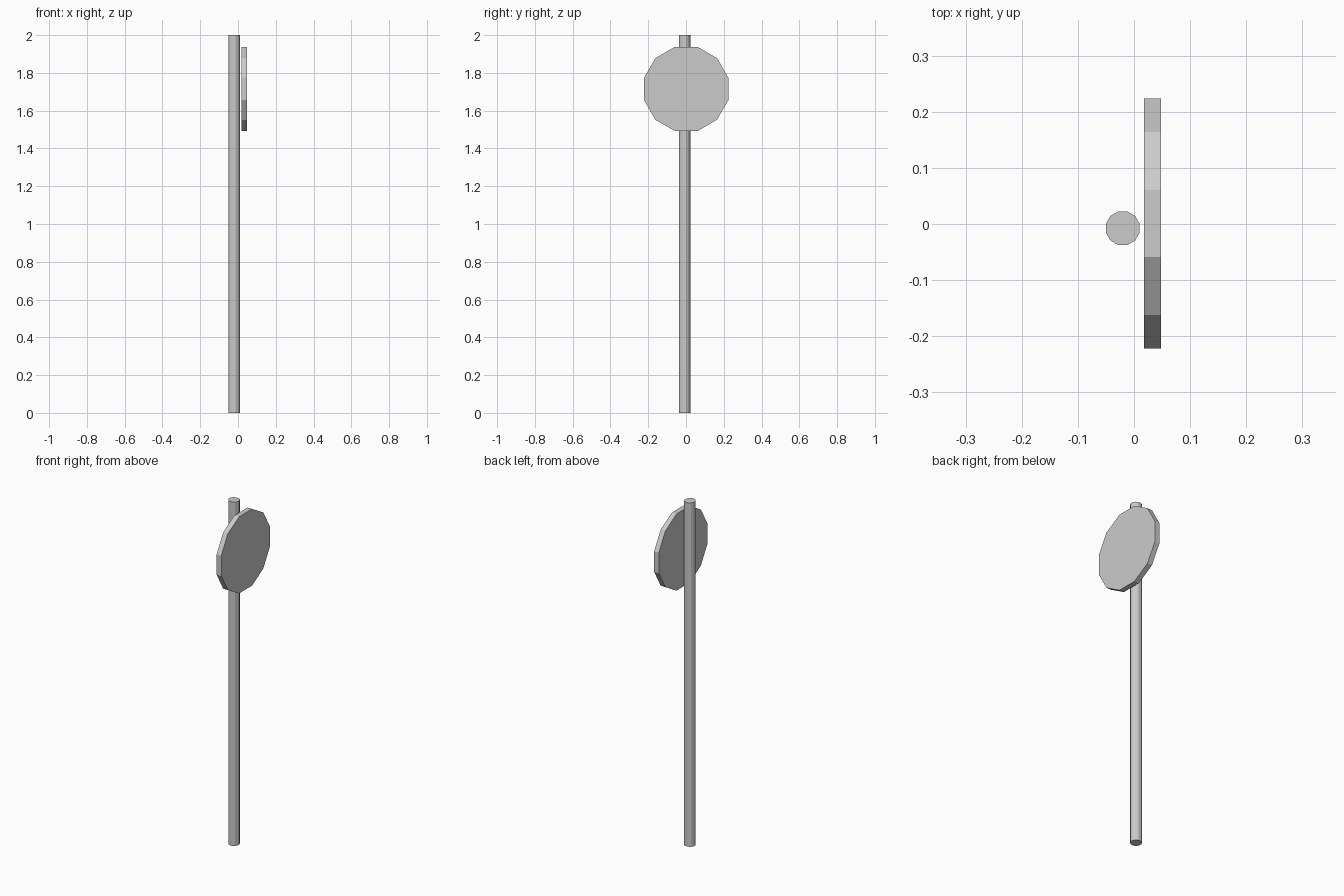
import bpy
from math import pi, cos

if "Cube" in bpy.data.objects:
    bpy.data.objects.remove(bpy.data.objects["Cube"])

SIDES = 12


def prism(name, apothem, depth, location, tilt=0.0):
    """Twelve-sided flat-shaded prism with flats facing the axes."""
    bpy.ops.mesh.primitive_cylinder_add(
        vertices=SIDES, radius=apothem / cos(pi / SIDES), depth=depth)
    ob = bpy.context.object
    ob.name = name
    # Turn flats towards the axes, then lay the prism over if wanted
    ob.rotation_euler = (0, 0, pi / SIDES)
    bpy.ops.object.transform_apply(location=False, rotation=True, scale=False)
    ob.rotation_euler = (0, tilt, 0)
    ob.location = location
    return ob


# Upright pole
prism("pole", 0.03, 2.0, (-0.02, -0.0075, 1.0))

# Round sign plate facing +x, just in front of the pole
prism("sign_plate", 0.223, 0.03, (0.033, 0.001, 1.715), pi / 2)
